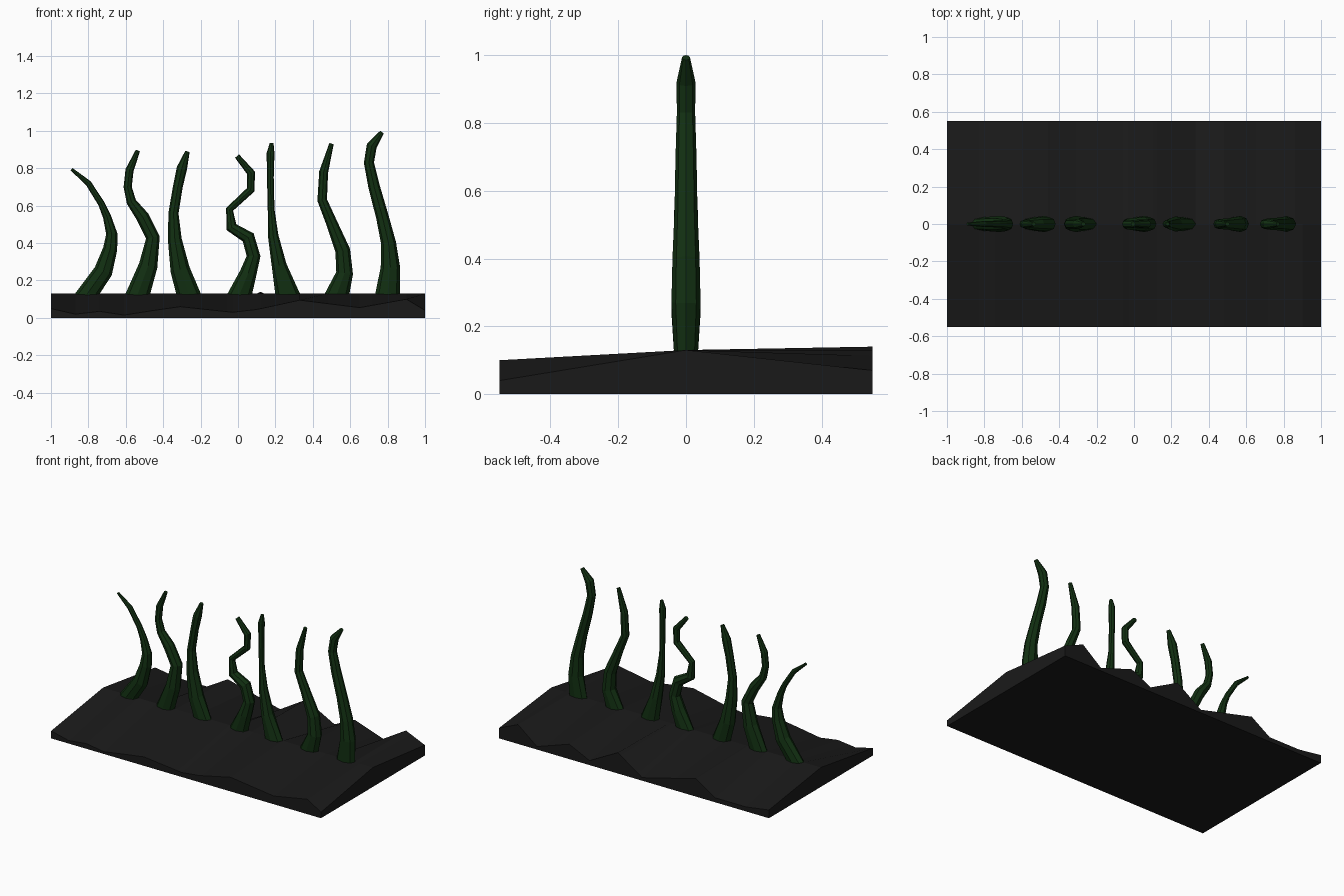
import bpy, bmesh, math
from mathutils import Vector

if "Cube" in bpy.data.objects:
    bpy.data.objects.remove(bpy.data.objects["Cube"])


def material(name, rgb):
    m = bpy.data.materials.new(name)
    m.diffuse_color = (*rgb, 1)
    m.use_nodes = True
    m.node_tree.nodes["Principled BSDF"].inputs["Base Color"].default_value = m.diffuse_color
    return m


def loft(name, rings, mat):
    """Skin closed rings of equal length and cap both ends."""
    bm = bmesh.new()
    rows = [[bm.verts.new(p) for p in ring] for ring in rings]
    n = len(rows[0])
    for a, b in zip(rows, rows[1:]):
        for i in range(n):
            j = (i + 1) % n
            bm.faces.new((a[i], a[j], b[j], b[i]))
    bm.faces.new(rows[0][::-1])
    bm.faces.new(rows[-1])
    bmesh.ops.recalc_face_normals(bm, faces=bm.faces)
    me = bpy.data.meshes.new(name)
    bm.to_mesh(me)
    bm.free()
    me.materials.append(mat)
    ob = bpy.data.objects.new(name, me)
    bpy.context.collection.objects.link(ob)
    return ob


def height(edge, x):
    for (x0, z0), (x1, z1) in zip(edge, edge[1:]):
        if x0 <= x <= x1:
            return z0 + (z1 - z0) * (x - x0) / (x1 - x0)


rock = material("dark_rock", (0.01, 0.01, 0.01))
green = material("dark_green", (0.006, 0.03, 0.006))

# Ground slab: level ridge at y = 0, jagged front and back rims (x, z)
front = [(-1, .05), (-.88, .02), (-.74, .04), (-.61, .015), (-.46, .03), (-.31, .09),
         (-.03, .06), (.10, .04), (.33, .10), (.61, .06), (.88, .10), (1, .035)]
front = [(-1, .05), (-.87, .02), (-.74, .035), (-.61, .015), (-.45, .04), (-.31, .06),
         (-.03, .03), (.10, .045), (.33, .095), (.65, .055), (.90, .10), (1, .04)]
back = [(-1, .055), (-.83, .03), (-.60, .03), (-.46, .12), (-.06, .02), (.12, .14),
        (.33, .03), (.48, .10), (.72, .02), (.86, .13), (1, .07)]
columns = sorted({x for x, _ in front + back})
loft("ground", [[(x, -.55, 0), (x, -.55, height(front, x)), (x, 0, .13),
                 (x, .55, height(back, x)), (x, .55, 0)] for x in columns], rock)


# Tentacles: eight-sided tapering tubes bending in the xz plane
def tentacle(name, base_x, path, sides=8):
    pts = [(base_x, .13)] + [(x, z) for x, z, _ in path]
    angles = [2 * math.pi * i / sides for i in range(sides)]

    def ring(x, z, across, rx, ry):
        c = Vector((x, 0, z))
        return [c + across * rx * math.cos(a) + Vector((0, ry * math.sin(a), 0))
                for a in angles]

    flat = Vector((1, 0, 0))
    # flared foot, sunk slightly into the ground
    rings = [ring(base_x, .11, flat, .066, .035), ring(base_x, .13, flat, .066, .036)]
    for i, (x, z, r) in enumerate(path, 1):
        p, c = Vector(pts[i - 1]), Vector(pts[i])
        d = (c - p).normalized()
        if i < len(pts) - 1:
            d += (Vector(pts[i + 1]) - c).normalized()
        d.normalize()
        rings.append(ring(x, z, Vector((d.y, 0, -d.x)), r, min(r, .043)))
    return loft(name, rings, green)


paths = [
    (-.805, [(-.72, .25, .05), (-.683, .37, .038), (-.675, .45, .03), (-.70, .54, .022),
             (-.73, .61, .018), (-.80, .72, .016), (-.89, .795, .008)]),
    (-.535, [(-.48, .28, .05), (-.455, .43, .037), (-.51, .54, .035), (-.57, .62, .026),
             (-.59, .70, .022), (-.58, .79, .022), (-.535, .895, .012)]),
    (-.265, [(-.31, .26, .052), (-.338, .42, .037), (-.345, .56, .027), (-.322, .70, .026),
             (-.30, .80, .028), (-.27, .89, .012)]),
    (.01, [(.055, .24, .045), (.083, .33, .037), (.055, .43, .036), (-.035, .485, .03),
           (-.045, .58, .02), (.068, .685, .022), (.07, .775, .022), (-.005, .865, .014)]),
    (.265, [(.22, .28, .04), (.188, .44, .028), (.177, .58, .018), (.173, .75, .018),
            (.174, .88, .021), (.18, .935, .010)]),
    (.53, [(.57, .24, .045), (.56, .36, .04), (.50, .51, .03), (.45, .63, .026),
           (.458, .78, .024), (.50, .932, .012)]),
    (.80, [(.815, .27, .052), (.805, .40, .04), (.772, .54, .034), (.728, .70, .031),
           (.70, .83, .027), (.715, .92, .028), (.77, .993, .012)]),
]
for i, (x, path) in enumerate(paths, 1):
    tentacle(f"tentacle_{i}", x, path)
